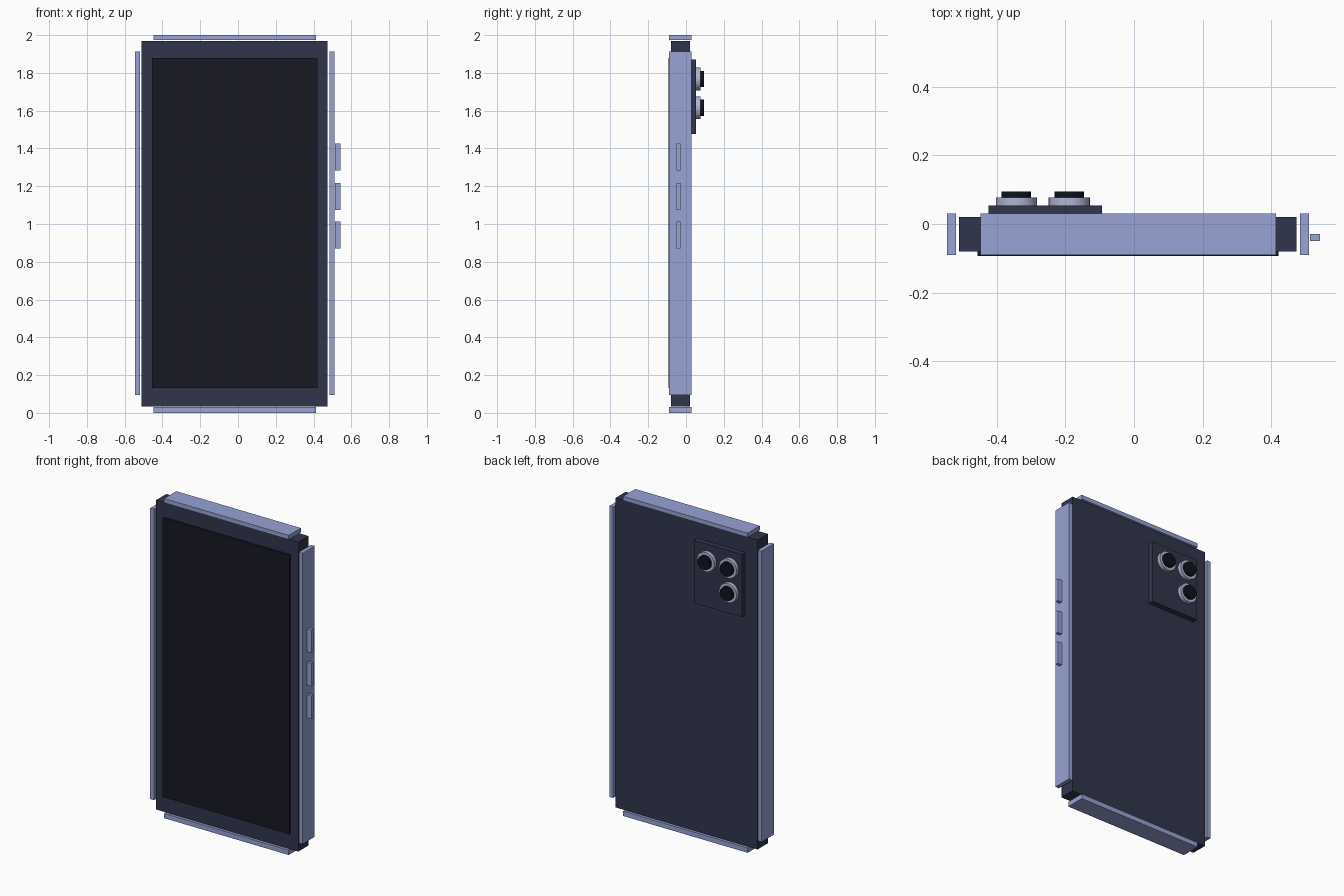
import bpy
from math import pi

if "Cube" in bpy.data.objects:
    bpy.data.objects.remove(bpy.data.objects["Cube"])


def material(name, rgb):
    m = bpy.data.materials.new(name)
    m.diffuse_color = (*rgb, 1)
    m.use_nodes = True
    m.node_tree.nodes["Principled BSDF"].inputs["Base Color"].default_value = m.diffuse_color
    return m


DARK = material("dark_slate", (0.03, 0.036, 0.07))
METAL = material("blue_metal", (0.31, 0.37, 0.66))
SCREEN = material("screen_black", (0.009, 0.009, 0.017))
SILVER = material("silver", (0.45, 0.46, 0.66))
GLASS = material("lens_glass", (0.003, 0.007, 0.012))


def box(name, x, y, z, mat):
    """Box from (min, max) ranges on each axis."""
    bpy.ops.mesh.primitive_cube_add(size=1, location=[(a + b) / 2 for a, b in (x, y, z)])
    ob = bpy.context.object
    ob.name = name
    ob.scale = [b - a for a, b in (x, y, z)]
    bpy.ops.object.transform_apply(location=False, rotation=False, scale=True)
    ob.data.materials.append(mat)
    return ob


def disc(name, x, z, radius, y, mat):
    """Cylinder along y between the two y values."""
    bpy.ops.mesh.primitive_cylinder_add(vertices=32, radius=radius, depth=y[1] - y[0],
                                        location=(x, (y[0] + y[1]) / 2, z), rotation=(pi / 2, 0, 0))
    ob = bpy.context.object
    ob.name = name
    ob.data.materials.append(mat)
    bpy.ops.object.shade_smooth_by_angle()
    return ob


# Body and screen
box("body", (-0.51, 0.474), (-0.08, 0.02), (0.034, 1.97), DARK)
box("screen", (-0.456, 0.421), (-0.093, -0.078), (0.132, 1.878), SCREEN)

# Frame rails
RAIL_Y = (-0.09, 0.03)
for name, x in (("left_rail", (-0.545, -0.519)), ("right_rail", (0.484, 0.51))):
    box(name, x, RAIL_Y, (0.094, 1.914), METAL)
for name, z in (("bottom_rail", (0.0, 0.03)), ("top_rail", (1.973, 2.0))):
    box(name, (-0.448, 0.414), RAIL_Y, z, METAL)

# Side buttons
for i, z in enumerate((1.355, 1.145, 0.942)):
    box(f"side_button_{i + 1}", (0.513, 0.543), (-0.049, -0.029), (z - 0.072, z + 0.072), METAL)

# Camera plate and lenses
box("camera_plate", (-0.424, -0.093), (0.02, 0.054), (1.477, 1.87), DARK)
for i, (x, z) in enumerate(((-0.343, 1.768), (-0.189, 1.768), (-0.343, 1.615))):
    disc(f"lens_ring_{i + 1}", x, z, 0.06, (0.05, 0.077), SILVER)
    disc(f"lens_glass_{i + 1}", x, z, 0.043, (0.07, 0.095), GLASS)
